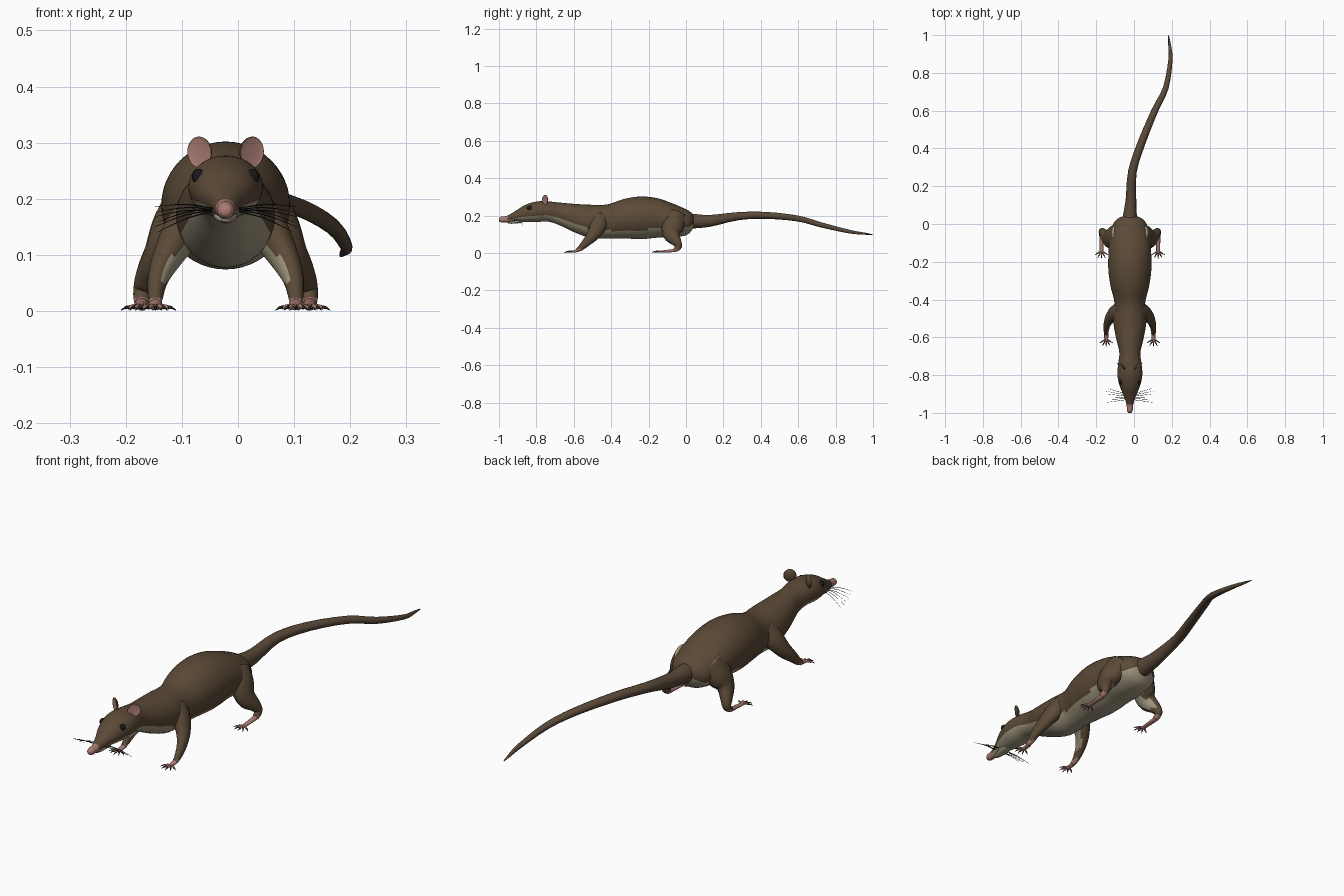
import bpy, bmesh, math
from mathutils import Vector, Matrix

if "Cube" in bpy.data.objects:
    bpy.data.objects.remove(bpy.data.objects["Cube"], do_unlink=True)

MID = -0.022  # the animal's own centre line


def material(name, rgb):
    m = bpy.data.materials.new(name)
    m.use_nodes = True
    m.diffuse_color = (*rgb, 1)
    bsdf = m.node_tree.nodes["Principled BSDF"]
    bsdf.inputs["Base Color"].default_value = (*rgb, 1)
    bsdf.inputs["Roughness"].default_value = 0.8
    return m


FUR = material("brown fur", (0.105, 0.068, 0.038))
BELLY = material("cream belly", (0.36, 0.31, 0.21))
PINK = material("pink skin", (0.40, 0.20, 0.17))
TAIL = material("tail brown", (0.10, 0.066, 0.040))
BLACK = material("eye black", (0.010, 0.010, 0.012))
CLAW = material("dark claw", (0.022, 0.018, 0.016))


def finish(bm, name, mats, rule=None, heights=None):
    """Turn a bmesh into a smooth object, colouring faces by a rule."""
    bmesh.ops.recalc_face_normals(bm, faces=bm.faces)
    for i, f in enumerate(bm.faces):
        f.smooth = True
        if rule:
            f.material_index = rule(f.calc_center_median(), f.normal,
                                    heights[i] if heights else 0)
    mesh = bpy.data.meshes.new(name)
    bm.to_mesh(mesh)
    bm.free()
    for m in mats:
        mesh.materials.append(m)
    obj = bpy.data.objects.new(name, mesh)
    bpy.context.collection.objects.link(obj)
    return obj


def smooth_path(points, steps):
    """Catmull-Rom interpolation of (x, y, z, width, height) stations."""
    out, last = [], len(points) - 1
    for i in range(last):
        a, b = points[max(i - 1, 0)], points[i]
        c, d = points[i + 1], points[min(i + 2, last)]
        for k in range(steps):
            t = k / steps
            out.append([q + 0.5 * t * (r - p + t * (2 * p - 5 * q + 4 * r - s
                        + t * (3 * (q - r) + s - p)))
                        for p, q, r, s in zip(a, b, c, d)])
    return out + [list(points[-1])]


def loft(name, points, mats, sides=12, steps=4, rule=None, upright=False,
         ref=Vector((1, 0, 0))):
    """Sweep an elliptical ring along stations."""
    path = smooth_path(points, steps)
    bm = bmesh.new()
    rings, heights = [], []
    for i, (x, y, z, w, h) in enumerate(path):
        t = Vector(path[min(i + 1, len(path) - 1)][:3]) - Vector(path[max(i - 1, 0)][:3])
        t = Vector((0, 1, 0)) if upright else t.normalized()
        u = (ref - t * ref.dot(t)).normalized()
        v = u.cross(t)
        rings.append([bm.verts.new(Vector((x, y, z))
                      + u * w * math.cos(math.tau * k / sides)
                      + v * h * math.sin(math.tau * k / sides))
                      for k in range(sides)])
    for lo, hi in zip(rings, rings[1:]):
        for k in range(sides):
            j = (k + 1) % sides
            bm.faces.new((lo[k], lo[j], hi[j], hi[k]))
            heights.append(math.sin(math.tau * (k + 0.5) / sides))
    for ring in (rings[0], rings[-1]):
        bm.faces.new(ring)
        heights.append(0)
    return finish(bm, name, mats, rule, heights)


def ball(name, mats, place, size, rule=None, shape=None):
    bm = bmesh.new()
    bmesh.ops.create_uvsphere(bm, u_segments=20, v_segments=14, radius=1)
    if shape:
        for v in bm.verts:
            shape(v.co)
    obj = finish(bm, name, mats, rule)
    obj.data.transform(place @ Matrix.Diagonal((*size, 1)))
    return obj


# Body and head: y, half width, underside, top
profile = [(-1.0, .008, .170, .186), (-.988, .015, .164, .194),
           (-.955, .018, .164, .200), (-.91, .032, .168, .226),
           (-.86, .053, .166, .257), (-.80, .066, .165, .275),
           (-.74, .062, .168, .276), (-.68, .056, .150, .270),
           (-.60, .074, .112, .263), (-.51, .088, .080, .258),
           (-.42, .081, .078, .260), (-.33, .102, .078, .289),
           (-.24, .114, .074, .302), (-.15, .113, .082, .292),
           (-.07, .108, .083, .264), (0, .088, .095, .234),
           (.03, .062, .120, .214), (.045, .025, .150, .190)]


def body_rule(c, n, height):
    if c.y < -.955:
        return 2
    line = -.38 - .27 * max(0, 1 - abs(c.y + .3) / .3)
    return 1 if height < line else 0


body = loft("body", [(MID, y, (lo + hi) / 2, w, (hi - lo) / 2) for y, w, lo, hi in profile],
            [FUR, BELLY, PINK], 48, 5, body_rule, upright=True)
# guard the upward direction of the belly rule
if Vector((1, 0, 0)).cross(Vector((0, 1, 0))).z < 0:
    raise RuntimeError("ring direction")

# Lower jaw
loft("lower_jaw", [(MID, -.955, .164, .006, .004), (MID, -.935, .163, .013, .007),
                   (MID, -.89, .170, .022, .010), (MID, -.85, .178, .02, .008)],
     [BELLY], 14)

# Tail with gentle bends
loft("tail", [(MID, -.01, .168, .042, .046), (-.021, .05, .170, .036, .039),
              (-.016, .13, .172, .028, .032), (-.008, .28, .197, .023, .022),
              (.04, .43, .201, .021, .019), (.11, .60, .184, .018, .016),
              (.168, .72, .151, .015, .014), (.193, .87, .115, .011, .010),
              (.188, .95, .104, .007, .006), (.183, .998, .098, .002, .002)],
     [TAIL], 14, 3)

# Legs: offset from centre line, y, z, width, depth
front = [(.04, -.46, .19, .040, .050), (.075, -.47, .145, .036, .045),
         (.103, -.495, .098, .027, .034), (.120, -.53, .060, .019, .024),
         (.125, -.562, .028, .014, .016), (.125, -.582, .014, .011, .010)]
hind = [(.05, -.055, .195, .055, .060), (.085, -.07, .15, .047, .062),
        (.113, -.078, .10, .034, .046), (.137, -.052, .062, .024, .028),
        (.148, -.040, .034, .017, .018), (.150, -.060, .015, .013, .012)]


def leg_rule(side):
    def rule(c, n, height):
        if c.z < .022:
            return 2
        return 1 if n.x * side < -.6 and c.z > .05 else 0
    return rule


def foot(label, x, y, length):
    """Palm, five spread toes and their claws."""
    loft(label + "_palm", [(x, y + length, .014, .012, .010), (x, y + length / 2, .010, .011, .007),
                           (x, y - .012, .006, .010, .005)], [PINK], 10)
    for k in range(-2, 3):
        turn = math.radians(29 * k)
        dx, dy = math.sin(turn), -math.cos(turn)

        def at(d, z, r):
            return (x + dx * d, y + dy * d, z, r, r)
        loft(f"{label}_toe_{k + 3}", [at(.002, .007, .004), at(.014, .009, .004),
                                      at(.028, .006, .0035)], [PINK], 8, 2)
        loft(f"{label}_claw_{k + 3}", [at(.026, .007, .0032), at(.034, .006, .0024),
                                       at(.043, .0012, .0006)], [CLAW], 6, 2)


for side, word in ((1, "left"), (-1, "right")):
    for kind, points, toe_y, length in (("front", front, -.608, .03), ("hind", hind, -.142, .085)):
        label = f"{word}_{kind}"
        loft(label + "_leg", [(MID + side * p[0], *p[1:]) for p in points],
             [FUR, BELLY, PINK], 18, 4, leg_rule(side))
        foot(label + "_foot", MID + side * points[-1][0], toe_y, length)

    # Ears: cupped discs, pink inside and brown behind
    def cup(co):
        if co.y < 0:
            co.y *= -.25

    place = (Matrix.Translation((MID + side * .047, -.755, .283))
             @ Matrix.Rotation(side * math.radians(36), 4, "Z")
             @ Matrix.Rotation(side * math.radians(14), 4, "Y"))
    ball(word + "_ear", [FUR, PINK], place, (.026, .013, .028),
         lambda c, n, h: 1 if n.y < .1 else 0, cup)

    # Eyes
    ball(word + "_eye", [BLACK],
         Matrix.Translation((MID + side * .048, -.836, .239)), (.012, .014, .014))

    # Whiskers
    for k in range(6):
        root = Vector((MID + side * .017, -.93 + .006 * k, .182 - .002 * (k % 3)))
        tip = Vector((MID + side * (.126 - .006 * (k % 2)), -.945 + .015 * k, .186 - .009 * k))
        bend = (root + tip) / 2 + Vector((0, 0, .006))
        loft(f"{word}_whisker_{k + 1}", [(*root, .0012, .0012), (*bend, .001, .001),
                                         (*tip, .0004, .0004)],
             [BLACK], 4, 3, ref=Vector((0, 0, 1)))

# Nose tip
ball("nose", [PINK], Matrix.Translation((MID, -.986, .181)), (.013, .014, .012))
